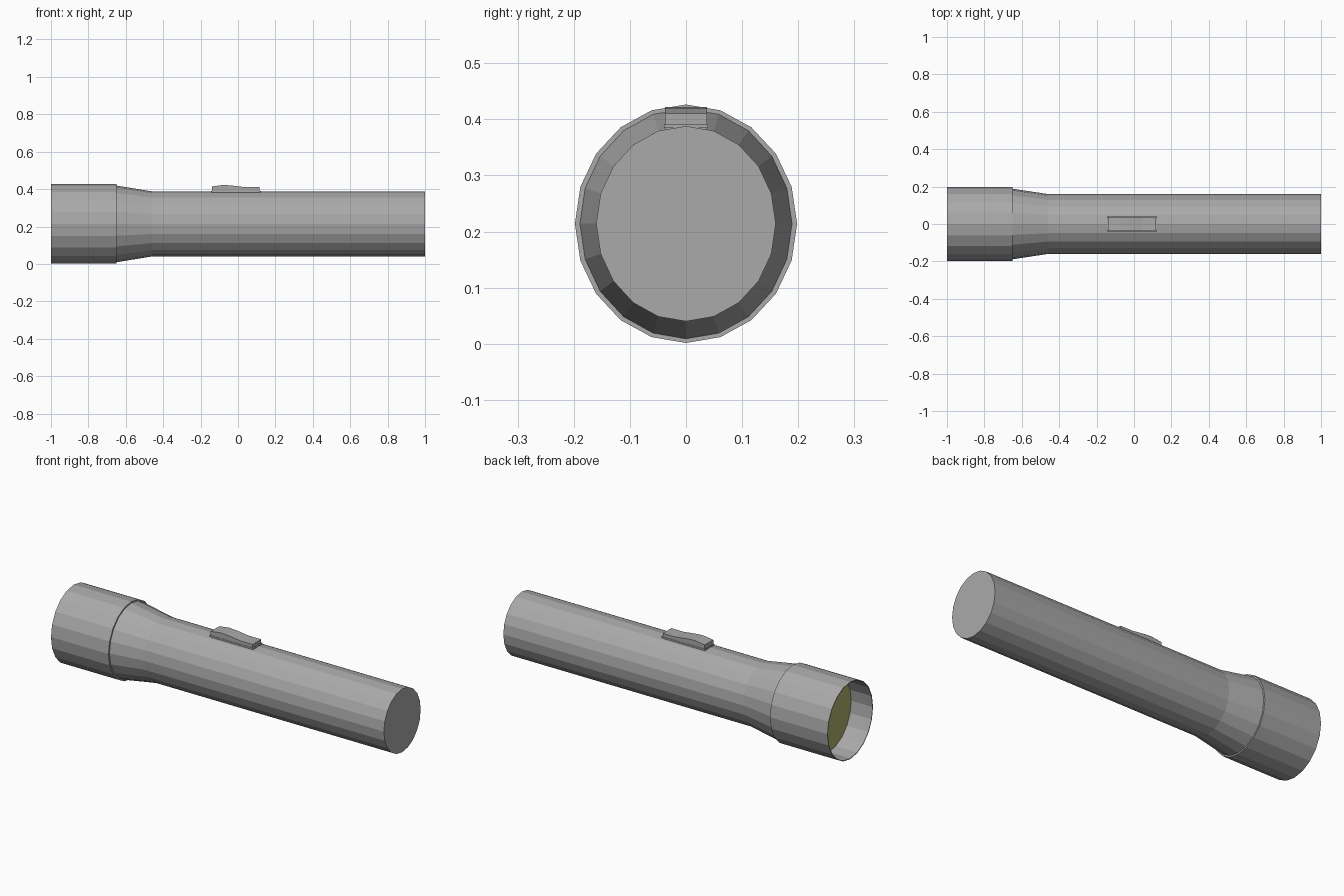
import bpy, bmesh, math

SIDES = 20
AXIS_Z = 0.214

cube = bpy.data.objects.get("Cube")
if cube:
    bpy.data.objects.remove(cube, do_unlink=True)


def material(name, rgb):
    mat = bpy.data.materials.new(name)
    mat.use_nodes = True
    mat.diffuse_color = (*rgb, 1)
    bsdf = mat.node_tree.nodes["Principled BSDF"]
    bsdf.inputs["Base Color"].default_value = (*rgb, 1)
    bsdf.inputs["Roughness"].default_value = 0.6
    return mat


def finish(name, bm, mat):
    bmesh.ops.recalc_face_normals(bm, faces=bm.faces)
    mesh = bpy.data.meshes.new(name)
    bm.to_mesh(mesh)
    bm.free()
    mesh.materials.append(mat)
    obj = bpy.data.objects.new(name, mesh)
    bpy.context.collection.objects.link(obj)
    return obj


def tube(name, profile, mat, cap_start=False, cap_end=False, closed=False):
    """Loft oval rings (x, half width, half height) along the x axis."""
    bm = bmesh.new()
    rings = []
    for x, ry, rz in profile:
        angles = [2 * math.pi * i / SIDES for i in range(SIDES)]
        rings.append([bm.verts.new((x, ry * math.sin(a), AXIS_Z + rz * math.cos(a)))
                      for a in angles])
    pairs = list(zip(rings, rings[1:]))
    if closed:
        pairs.append((rings[-1], rings[0]))
    for a, b in pairs:
        for i in range(SIDES):
            j = (i + 1) % SIDES
            bm.faces.new((a[i], a[j], b[j], b[i]))
    if cap_start:
        bm.faces.new(rings[0])
    if cap_end:
        bm.faces.new(rings[-1])
    return finish(name, bm, mat)


def extrude_profile(name, points, half_width, mat):
    """Extrude an x-z outline evenly to both sides of y = 0."""
    bm = bmesh.new()
    face = bm.faces.new([bm.verts.new((x, -half_width, z)) for x, z in points])
    new = bmesh.ops.extrude_face_region(bm, geom=[face])["geom"]
    verts = [v for v in new if isinstance(v, bmesh.types.BMVert)]
    bmesh.ops.translate(bm, vec=(0, 2 * half_width, 0), verts=verts)
    return finish(name, bm, mat)


grey = material("grey metal", (0.4, 0.4, 0.4))
yellow = material("yellow lens", (0.41, 0.43, 0.15))

# Handle with flared neck and flat end cap
tube("handle", [(-0.65, 0.189, 0.205), (-0.46, 0.16, 0.174), (1, 0.16, 0.174)],
     grey, cap_start=True, cap_end=True)

# Hollow head sleeve, slightly wider than the neck
tube("head", [(-1, 0.198, 0.2125), (-0.65, 0.198, 0.2125),
              (-0.65, 0.188, 0.204), (-0.66, 0.194, 0.2085), (-1, 0.194, 0.2085)],
     grey, closed=True)

# Lens recessed inside the head
tube("lens", [(-0.87, 0.194, 0.2085), (-0.865, 0.194, 0.2085)],
     yellow, cap_start=True, cap_end=True)

# Sliding switch with a raised thumb hump
extrude_profile("switch", [(-0.14, 0.375), (0.115, 0.375), (0.115, 0.41),
                           (0.04, 0.41), (-0.04, 0.42), (-0.08, 0.422),
                           (-0.14, 0.414)], 0.037, grey)
# Thin plate beneath the switch
extrude_profile("switch_plate", [(-0.145, 0.385), (0.122, 0.385),
                                 (0.122, 0.391), (-0.145, 0.391)], 0.039, grey)
